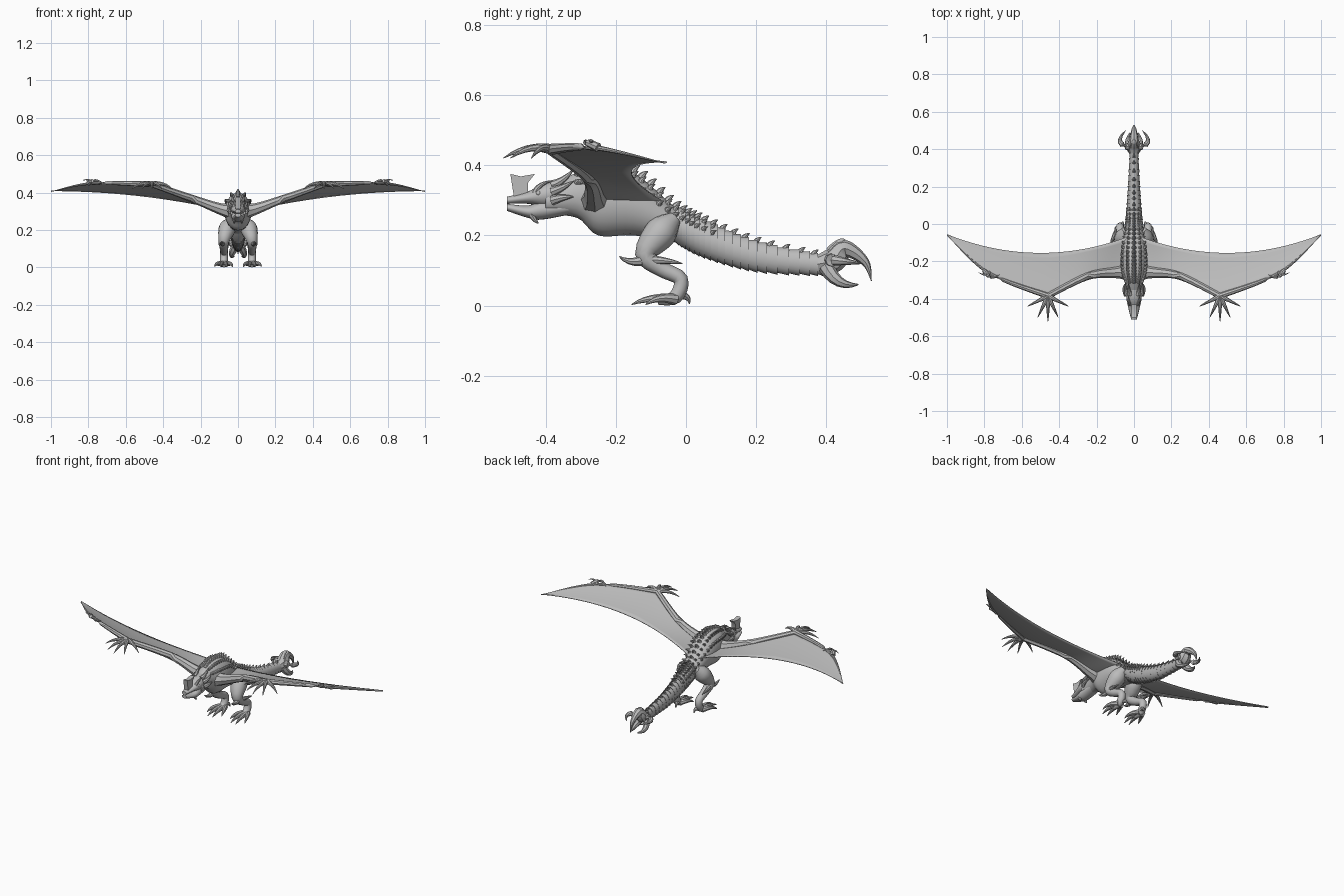
import bpy, bmesh, math
from mathutils import Vector

cube = bpy.data.objects.get("Cube")
if cube:
    bpy.data.objects.remove(cube)

hide = bpy.data.materials.new("grey_hide")
hide.use_nodes = True
grey = (.5, .5, .5, 1)
hide.diffuse_color = grey
hide.node_tree.nodes["Principled BSDF"].inputs["Base Color"].default_value = grey


def finish(bm, name, mirror=False, angle=40):
    """Turn a bmesh into a shaded object, mirrored across the model's middle if asked."""
    bmesh.ops.recalc_face_normals(bm, faces=bm.faces)
    mesh = bpy.data.meshes.new(name)
    bm.to_mesh(mesh)
    bm.free()
    mesh.materials.append(hide)
    part = bpy.data.objects.new(name, mesh)
    bpy.context.collection.objects.link(part)
    bpy.ops.object.select_all(action="DESELECT")
    part.select_set(True)
    bpy.context.view_layer.objects.active = part
    bpy.ops.object.shade_smooth_by_angle(angle=math.radians(angle))
    if mirror:
        part.modifiers.new("mirror", "MIRROR").use_mirror_merge = False
    return part


def spline(points, steps):
    """Smooth curve through tuples of any length."""
    curve = []
    last = len(points) - 1
    for i in range(last):
        before, start, end, after = (points[max(0, min(last, i + k))] for k in (-1, 0, 1, 2))
        for s in range(steps):
            t = s / steps
            curve.append(tuple(
                b + t / 2 * (c - a + t * (2 * a - 5 * b + 4 * c - d + t * (3 * b - a - 3 * c + d)))
                for a, b, c, d in zip(before, start, end, after)))
    return curve + [tuple(points[last])]


def circle(sides):
    angles = [math.tau * k / sides for k in range(sides)]
    return [(math.cos(a), math.sin(a)) for a in angles]


def skin(bm, rings):
    """Join rings of points into a closed tube."""
    rows = [[bm.verts.new(point) for point in ring] for ring in rings]
    for a, b in zip(rows, rows[1:]):
        for i in range(len(a)):
            bm.faces.new((a[i - 1], a[i], b[i], b[i - 1]))
    bm.faces.new(rows[0])
    bm.faces.new(rows[-1])


def add_tube(bm, path, sides=8):
    """Round tube along points of x, y, z, radius."""
    rings = []
    for i, (x, y, z, radius) in enumerate(path):
        ahead = Vector(path[min(i + 1, len(path) - 1)][:3])
        behind = Vector(path[max(i - 1, 0)][:3])
        along = (ahead - behind).normalized()
        axis = Vector((0, 1, 0)) if abs(along.x) > .9 else Vector((1, 0, 0))
        side = (axis - along * along.dot(axis)).normalized()
        up = along.cross(side)
        rings.append([Vector((x, y, z)) + (side * c + up * s) * radius for c, s in circle(sides)])
    skin(bm, rings)


def add_claw(bm, root, bend, tip, radius):
    """Curved spike tapering from root to tip."""
    root, bend, tip = Vector(root), Vector(bend), Vector(tip)
    path = []
    for k in range(7):
        t = k / 6
        spot = root.lerp(bend, t).lerp(bend.lerp(tip, t), t)
        path.append((*spot, radius * (1.03 - t) ** .7))
    add_tube(bm, path)


def claws(name, *spikes):
    bm = bmesh.new()
    for spike in spikes:
        add_claw(bm, *spike)
    finish(bm, name, mirror=True)


def body_ring(y, top, bottom, width):
    middle, height = (top + bottom) / 2, (top - bottom) / 2
    return [(width * c, y, middle + height * s) for c, s in circle(20)]


def loft(name, sections):
    bm = bmesh.new()
    skin(bm, [body_ring(*section) for section in spline(sections, 5)])
    finish(bm, name)


# Body sections from neck to tail end: y, top, bottom, half width
trunk = [(-.4, .33, .26, .04), (-.31, .38, .25, .05), (-.25, .4, .2, .07), (-.15, .38, .2, .07),
         (-.03, .28, .18, .05), (.05, .24, .14, .04), (.2, .18, .1, .03), (.39, .14, .09, .02)]
loft("torso", trunk[:6])

# Tail of overlapping rings that flare towards the back
bm = bmesh.new()
tail = spline(trunk[4:], 7)
flared = []
for front, back in zip(tail, tail[1:]):
    y, top, bottom, width = back
    flared += [body_ring(*front), body_ring(y + .004, top + .007, bottom - .007, width + .004)]
skin(bm, flared)
finish(bm, "tail", angle=30)

# Spines down the middle, with rows of scales beside them on the back
bm = bmesh.new()
for y, top, bottom, width in spline(trunk[1:], 5):
    for row in (-2, -1, 0, 1, 2):
        if row and y > .1:
            continue
        lean = row * math.radians(28)
        size = (.012 + width / 10) * (.75 if row else 1)
        out = Vector((math.sin(lean), 0, math.cos(lean)))
        root = Vector((width * out.x, y, (top + bottom) / 2 + (top - bottom) / 2 * out.z))
        tip = root + (out + Vector((0, 1, 0))) * size
        add_claw(bm, root, root + out * size / 2, tip, size * .7)
finish(bm, "back_scales", angle=30)

# Head: skull, lower jaw, nose horn, crest, eyes and chin
loft("skull", [(-.51, .31, .29, .015), (-.45, .325, .29, .03), (-.4, .35, .28, .04), (-.33, .36, .28, .035)])
loft("lower_jaw", [(-.51, .29, .27, .015), (-.45, .285, .25, .03), (-.41, .3, .245, .035), (-.33, .3, .26, .035)])

bm = bmesh.new()
outline = [(-.49, .31), (-.5, .375), (-.47, .368), (-.43, .375), (-.45, .35), (-.45, .31)]
plate = bm.faces.new([bm.verts.new((-.013, y, z)) for y, z in outline])
grown = bmesh.ops.extrude_face_region(bm, geom=[plate])["geom"]
bmesh.ops.translate(bm, vec=(.026, 0, 0), verts=[v for v in grown if isinstance(v, bmesh.types.BMVert)])
finish(bm, "nose_horn")

crest = []
for angle in (0, 30, 60):
    c, s = math.cos(math.radians(angle)), math.sin(math.radians(angle))
    root = Vector((.04 * c, -.38, .3 + .05 * s))
    crest.append((root, root + Vector((.02 * c, .03, .01)), root + Vector((.01, .06, .01 + .04 * s)), .014))
claws("crest_horns", *crest)
claws("brow_horns", ((.02, -.43, .32), (.03, -.42, .35), (.03, -.38, .355), .01))
claws("chin_spikes", ((.02, -.44, .26), (.02, -.43, .24), (.02, -.42, .235), .01))
bm = bmesh.new()
bmesh.ops.create_uvsphere(bm, u_segments=10, v_segments=8, radius=.007)
bmesh.ops.translate(bm, vec=(.032, -.42, .32), verts=bm.verts)
finish(bm, "eyes", mirror=True)

# Wing skeleton: x, y, z, radius from shoulder to wrist to tip
shoulder, elbow, wrist = (.03, -.26, .3, .045), (.25, -.28, .37, .02), (.46, -.385, .445, .016)
arm = spline([shoulder, (.1, -.26, .315, .03), elbow, wrist], 6)
finger = spline([wrist, (.78, -.26, .45, .008), (1, -.06, .406, .001)], 8)
for name, path in (("wing_arm", arm), ("wing_finger", finger)):
    bm = bmesh.new()
    add_tube(bm, path)
    finish(bm, name, mirror=True)

# Membrane from the skeleton to a curved trailing edge, slightly sagging
bm = bmesh.new()
rows = []
for x, y, z, radius in arm + finger[1:]:
    lead = Vector((x, y, z))
    trail = Vector((x, .4 * (x - .5) ** 2 - .155, .41 - .12 * (1 - x) ** 2))
    row = []
    for k in range(9):
        t = k / 8
        sag = Vector((0, 0, (y - trail.y) * t * (1 - t) / 10))
        row.append(bm.verts.new(lead.lerp(trail, t) + sag))
    rows.append(row)
for a, b in zip(rows, rows[1:]):
    for i in range(8):
        bm.faces.new((a[i], a[i + 1], b[i + 1], b[i]))
membrane = finish(bm, "wing_membrane", mirror=True)
solid = membrane.modifiers.new("thickness", "SOLIDIFY")
solid.thickness = .004
solid.offset = 0

claws("wing_thumb", ((.8, -.25, .45), (.77, -.31, .48), (.72, -.27, .45), .013),
      ((.77, -.26, .45), (.8, -.28, .48), (.83, -.26, .465), .009))

# Hands: clawed fingers fan out from the wrist
hand = []
for k in range(5):
    spread = k / 2 - 1
    tip = Vector((.46 + .11 * spread, -.52 + .08 * spread ** 2, .42))
    root = Vector(wrist[:3])
    hand.append((root, root.lerp(tip, .5) + Vector((0, 0, .03)), tip, .014))
claws("hand", *hand)

# Legs: y, z, radius from hip to foot, leaning in towards the hip
bm = bmesh.new()
leg = [(-.03, .25, .02), (-.07, .21, .046), (-.115, .145, .03), (-.07, .105, .023),
       (-.015, .075, .021), (-.03, .025, .02), (-.08, .014, .012)]
add_tube(bm, spline([(.075 - .3 * max(0, z - .15), y, z, r) for y, z, r in leg], 4), sides=12)
finish(bm, "leg", mirror=True)
claws("leg_spurs", ((.08, -.1, .14), (.085, -.15, .11), (.09, -.19, .14), .018),
      ((.085, -.1, .13), (.1, -.06, .13), (.1, -.01, .12), .014),
      ((.07, -.02, .03), (.06, .01, .03), (.06, .01, .005), .014))

# Feet: four toes fan out
toes = []
for k in range(4):
    spread = k / 1.5 - 1
    root = Vector((.075 + .01 * spread, -.03, .018))
    tip = Vector((.077 + .048 * spread, -.16 + .045 * spread ** 2, .003))
    toes.append((root, root.lerp(tip, .6) + Vector((.01 * spread, 0, .02)), tip, .016))
claws("toes", *toes)

# Tail club: hooked upper blade with a barb, above paired pincers
bm = bmesh.new()
blade = [(.37, .117, .024), (.42, .13, .036), (.452, .163, .025), (.51, .125, .012), (.528, .07, .001)]
add_tube(bm, spline([(0, *point) for point in blade], 5))
add_claw(bm, (0, .42, .15), (0, .44, .18), (0, .45, .19), .024)
finish(bm, "tail_club")
claws("tail_pincers", ((.015, .4, .11), (.05, .43, .05), (.02, .49, .06), .023),
      ((.01, .41, .13), (.12, .42, .13), (.045, .5, .12), .02))
